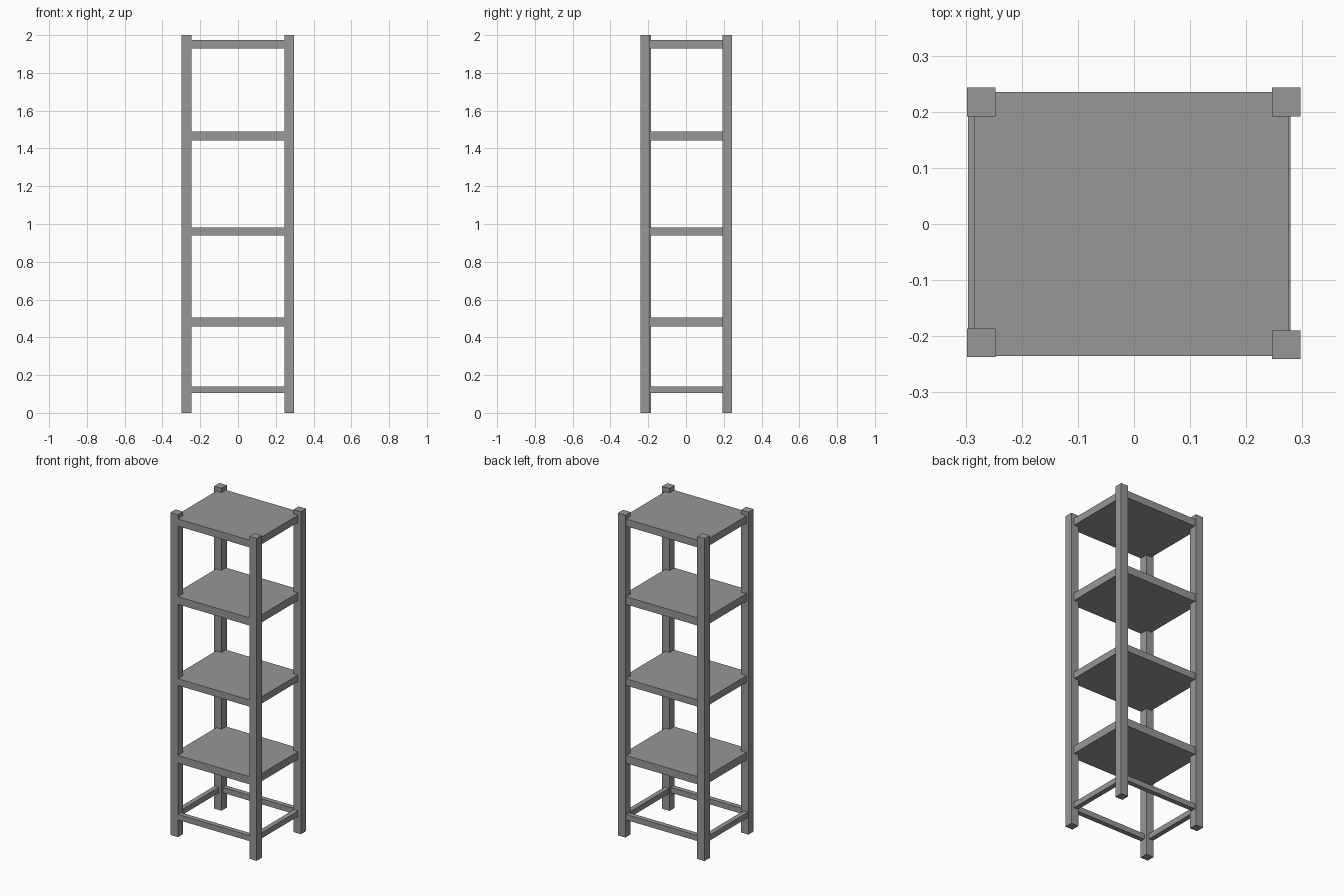
import bpy

cube = bpy.data.objects.get("Cube")
if cube:
    bpy.data.objects.remove(cube, do_unlink=True)

grey = bpy.data.materials.new("plain_grey")
grey.use_nodes = True
grey.diffuse_color = (0.31, 0.31, 0.31, 1)
grey.node_tree.nodes["Principled BSDF"].inputs["Base Color"].default_value = grey.diffuse_color


def box(name, low, high):
    """Flat-shaded box between two opposite corners."""
    centre = [(a + b) / 2 for a, b in zip(low, high)]
    bpy.ops.mesh.primitive_cube_add(size=1, location=centre)
    part = bpy.context.object
    part.name = name
    part.scale = [b - a for a, b in zip(low, high)]
    bpy.ops.object.transform_apply(location=False, rotation=False, scale=True)
    part.data.materials.append(grey)


# Four square corner posts, slightly uneven in plan
POST = 0.051
posts = {
    "front_right_post": (-0.298, -0.237),
    "front_left_post": (0.246, -0.241),
    "back_right_post": (-0.298, 0.192),
    "back_left_post": (0.246, 0.192),
}
for name, (x, y) in posts.items():
    box(name, (x, y, 0), (x + POST, y + POST, 2))

# Four solid shelves let into the posts
DEPTH = 0.235
shelves = {
    "lower_shelf": (0.458, 0.506),
    "middle_shelf": (0.94, 0.982),
    "upper_shelf": (1.443, 1.491),
    "top_shelf": (1.928, 1.973),
}
for name, (bottom, top) in shelves.items():
    box(name, (-0.284, -DEPTH, bottom), (0.276, DEPTH, top))

# Open frame of thin rails near the floor
RAIL = 0.03
LOW, HIGH = 0.106, 0.14
for name, y in (("front_rail", -DEPTH), ("back_rail", DEPTH - RAIL)):
    box(name, (-0.26, y, LOW), (0.26, y + RAIL, HIGH))
for name, x in (("right_rail", -0.296), ("left_rail", 0.279 - RAIL)):
    box(name, (x, -0.2, LOW), (x + RAIL, 0.2, HIGH))
